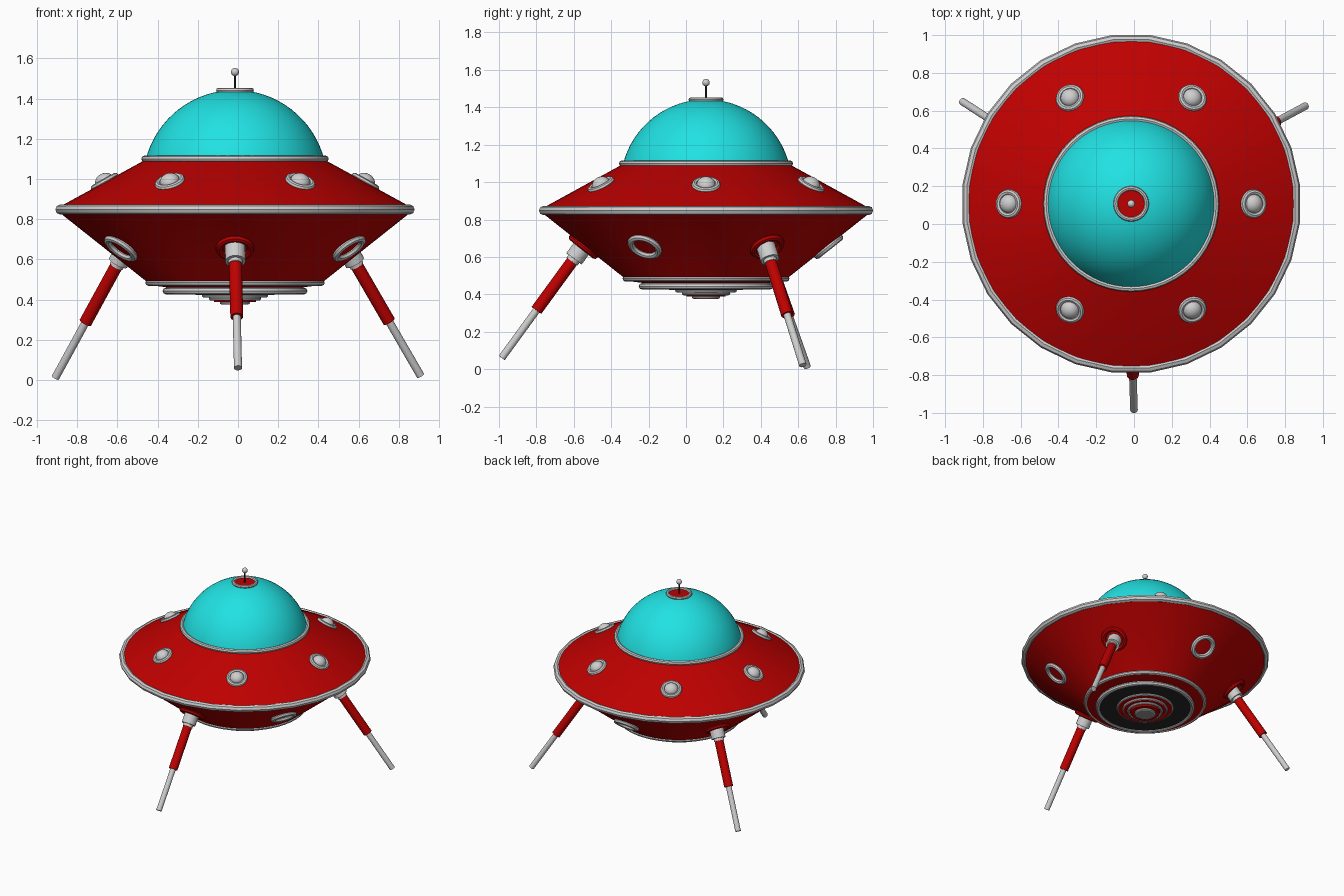
import bpy, math
from mathutils import Vector

if "Cube" in bpy.data.objects:
    bpy.data.objects.remove(bpy.data.objects["Cube"])

CX, CY = -0.015, 0.107   # axis of the saucer


def mat(name, col):
    m = bpy.data.materials.new(name)
    m.diffuse_color = (*col, 1)
    m.use_nodes = True
    m.node_tree.nodes["Principled BSDF"].inputs["Base Color"].default_value = m.diffuse_color
    return m


RED = mat("red paint", (0.52, 0.0, 0.0))
CYAN = mat("cyan glass", (0.015, 0.76, 0.77))
SILVER = mat("pale silver", (0.62, 0.62, 0.62))
STEEL = mat("grey metal", (0.30, 0.30, 0.30))
BLACK = mat("dark underside", (0.02, 0.02, 0.02))


def finish(name, material, angle=35):
    o = bpy.context.object
    o.name = name
    o.data.materials.append(material)
    bpy.ops.object.shade_smooth_by_angle(angle=math.radians(angle))
    return o


def lathe(name, profile, material, n=64, angle=35):
    """Spin (radius, z) points about the saucer axis."""
    verts, faces = [], []
    for r, z in profile:
        for i in range(n):
            a = 2 * math.pi * i / n
            verts.append((CX + r * math.cos(a), CY + r * math.sin(a), z))
    for j in range(len(profile) - 1):
        for i in range(n):
            k = (i + 1) % n
            faces.append((j * n + i, j * n + k, (j + 1) * n + k, (j + 1) * n + i))
    me = bpy.data.meshes.new(name)
    me.from_pydata(verts, [], faces)
    o = bpy.data.objects.new(name, me)
    bpy.context.collection.objects.link(o)
    bpy.ops.object.select_all(action='DESELECT')
    o.select_set(True)
    bpy.context.view_layer.objects.active = o
    return finish(name, material, angle)


def ring(name, loc, major, minor, material, rot=(0, 0, 0), n=32):
    """Faceted ring with an eight-sided tube."""
    bpy.ops.mesh.primitive_torus_add(major_segments=n, minor_segments=8, major_radius=major,
                                     minor_radius=minor, location=loc, rotation=rot)
    return finish(name, material, 30)


def disc(name, z, r, depth, material):
    bpy.ops.mesh.primitive_cylinder_add(vertices=48, radius=r, depth=depth, location=(CX, CY, z))
    return finish(name, material)


def rod(name, a, b, r, material, n=20):
    d = b - a
    bpy.ops.mesh.primitive_cylinder_add(vertices=n, radius=r, depth=d.length, location=(a + b) / 2,
                                        rotation=d.to_track_quat('Z', 'Y').to_euler())
    return finish(name, material)


def polar(deg, r, z):
    a = math.radians(deg)
    return Vector((CX + r * math.cos(a), CY + r * math.sin(a), z))


def facing(deg, nr, nz):
    """Rotation that points local z along an outward normal."""
    a = math.radians(deg)
    return Vector((nr * math.cos(a), nr * math.sin(a), nz)).to_track_quat('Z', 'Y').to_euler()


# Hull and glass dome
lathe("hull", [(0.43, 1.10), (0.45, 1.093), (0.875, 0.86), (0.875, 0.835), (0.44, 0.49),
               (0.425, 0.472), (0.33, 0.46)], RED)
R, ZC = 0.458, 0.984
dome = [(R * math.sin(math.radians(t)), ZC + R * math.cos(math.radians(t)))
        for t in [9 + i * (76 - 9) / 14 for i in range(15)]]
lathe("glass_dome", dome, CYAN)

# Trim rings around the hull
ring("rim_ring", (CX, CY, 0.848), 0.874, 0.025, SILVER, (0, 0, math.pi / 28), 28)
ring("dome_ring", (CX, CY, 1.10), 0.45, 0.016, SILVER, n=48)
ring("lower_ring", (CX, CY, 0.484), 0.43, 0.016, SILVER, n=48)
ring("underside_ring", (CX, CY, 0.443), 0.343, 0.017, SILVER, n=48)

# Dark underside with stepped thruster
disc("underside_plate", 0.448, 0.343, 0.024, BLACK)
for i, (r, z) in enumerate([(0.205, 0.434), (0.163, 0.42), (0.128, 0.405), (0.074, 0.386)]):
    ring(f"thruster_ring_{i}", (CX, CY, z), r - 0.008, 0.010, SILVER, n=40)
for i, (r, z) in enumerate([(0.195, 0.434), (0.155, 0.42), (0.105, 0.398)]):
    disc(f"thruster_step_{i}", z, r, 0.018, RED)
disc("thruster_core", 0.388, 0.066, 0.024, STEEL)

# Cap and antenna
disc("cap_plate", 1.431, 0.08, 0.016, RED)
ring("cap_ring", (CX, CY, 1.441), 0.082, 0.012, SILVER)
rod("antenna_rod", Vector((CX, CY, 1.43)), Vector((CX, CY, 1.53)), 0.006, BLACK, 10)
bpy.ops.mesh.primitive_uv_sphere_add(segments=16, ring_count=10, radius=0.02, location=(CX, CY, 1.532))
finish("antenna_ball", SILVER, 60)

# Six lamps on the upper hull
for k in range(6):
    p, e = polar(60 * k, 0.648, 0.986), facing(60 * k, 0.238, 0.425)
    ring(f"lamp_ring_{k}", p, 0.062, 0.015, SILVER, e, 24)
    bpy.ops.mesh.primitive_uv_sphere_add(segments=24, ring_count=14, radius=0.05, location=p, rotation=e)
    bpy.context.object.scale.z = 0.85
    finish(f"lamp_{k}", SILVER, 60)

# Lower hull: three empty rings, and red sockets between them
for k in range(6):
    d = 30 + 60 * k
    leg = k % 2 == 0
    ring(f"leg_socket_{k}" if leg else f"lower_port_ring_{k}", polar(d, 0.655, 0.655), 0.078,
         0.018, RED if leg else SILVER, facing(d, 0.345, -0.435), 28)

# Telescopic legs, each with its own foot point
for name, deg, r0, foot in [("front", -90, 0.64, (0.0, -0.985, 0.06)),
                            ("right", 30, 0.625, (0.908, 0.625, 0.021)),
                            ("left", 150, 0.61, (-0.908, 0.648, 0.012))]:
    a, b = polar(deg, r0, 0.68), Vector(foot)
    for part, t0, t1, r, m in [("collar", -0.04, 0.145, 0.051, SILVER), ("sleeve", 0.1, 0.17, 0.036, SILVER),
                               ("upper", 0.15, 0.59, 0.032, RED), ("strut", 0.5, 1.0, 0.02, SILVER)]:
        rod(f"{name}_leg_{part}", a.lerp(b, t0), a.lerp(b, t1), r, m)
